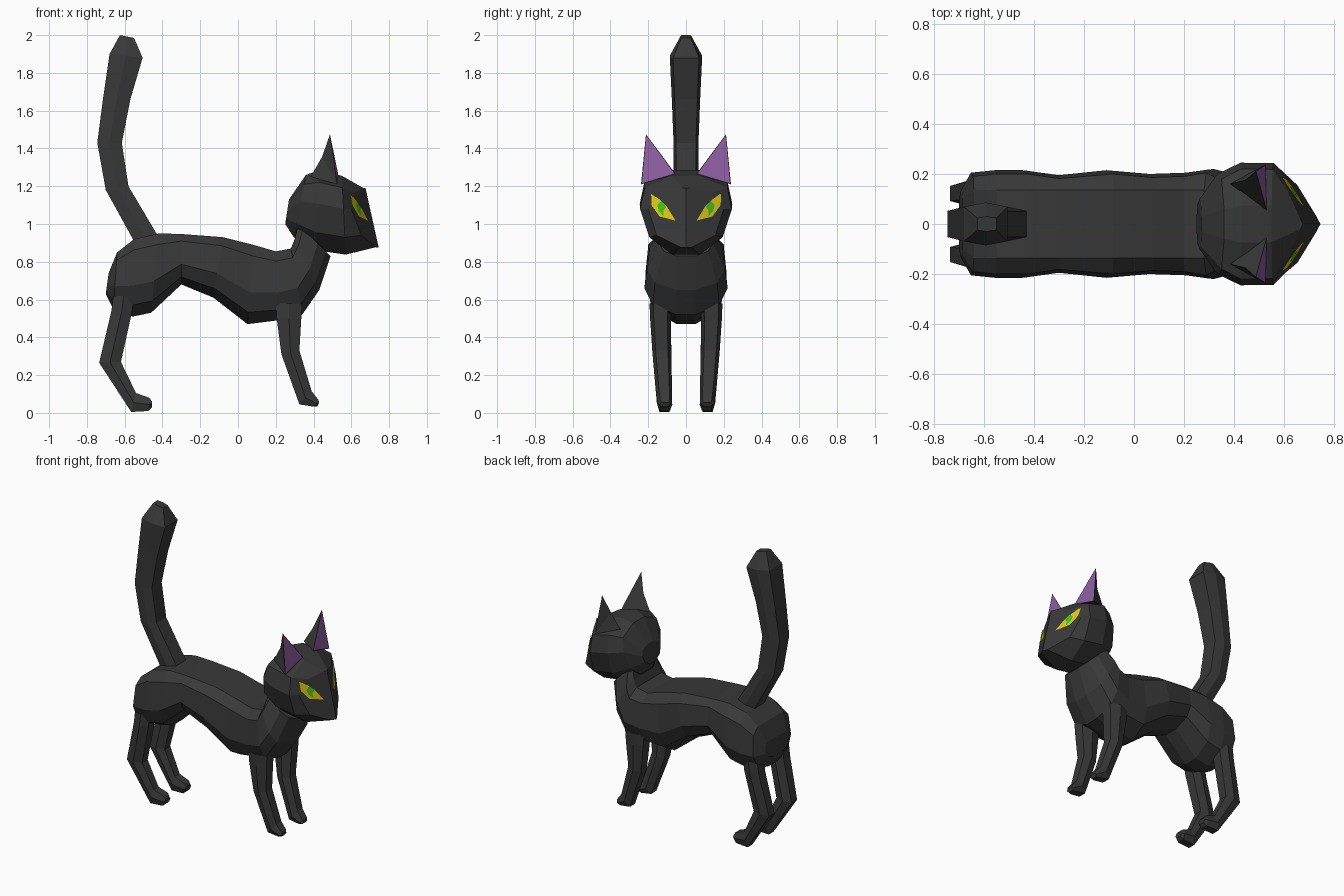
import bpy, bmesh

if "Cube" in bpy.data.objects:
    bpy.data.objects.remove(bpy.data.objects["Cube"])

def material(name, rgb):
    m = bpy.data.materials.new(name)
    m.diffuse_color = (*rgb, 1)
    m.use_nodes = True
    m.node_tree.nodes["Principled BSDF"].inputs["Base Color"].default_value = m.diffuse_color
    return m

BLACK = material("charcoal_fur", (0.040, 0.040, 0.040))
YELLOW = material("yellow_eye", (0.72, 0.58, 0.008))
GREEN = material("green_pupil", (0.06, 0.52, 0.01))
PURPLE = material("purple_ear", (0.27, 0.11, 0.36))

def finish(name, bm, mats):
    bmesh.ops.recalc_face_normals(bm, faces=bm.faces)
    me = bpy.data.meshes.new(name)
    bm.to_mesh(me)
    bm.free()
    for m in mats:
        me.materials.append(m)
    ob = bpy.data.objects.new(name, me)
    bpy.context.collection.objects.link(ob)
    return ob

def loft(bm, rings, cap_end=True):
    """Skin a list of equal-length point rings; returns the last ring."""
    loops = [[bm.verts.new(p) for p in r] for r in rings]
    n = len(loops[0])
    for a, b in zip(loops, loops[1:]):
        for i in range(n):
            j = (i + 1) % n
            bm.faces.new((a[i], a[j], b[j], b[i]))
    bm.faces.new(loops[0][::-1])
    if cap_end:
        bm.faces.new(loops[-1])
    return loops[-1]

def mirror_ring(half):
    return half + [(x, -y, z) for x, y, z in reversed(half)]

def section(top, bot, prof):
    """Symmetric ring between a top and a bottom point, prof = (fraction, half width)."""
    return mirror_ring([(top[0] + (bot[0] - top[0]) * t, y,
                         top[1] + (bot[1] - top[1]) * t) for t, y in prof])

# ---- body and neck: top x,z, bottom x,z, half width
body = [(-.685, .74, -.70, .63, .13), (-.64, .85, -.66, .55, .205),
        (-.55, .92, -.56, .51, .215), (-.42, .95, -.46, .53, .215),
        (-.30, .947, -.30, .68, .195), (-.08, .93, -.13, .61, .215),
        (.08, .89, .05, .47, .20), (.20, .855, .21, .49, .205),
        (.28, .87, .34, .52, .22), (.30, .92, .43, .65, .205),
        (.32, 1.0, .49, .83, .145)]
bm = bmesh.new()
loft(bm, [section((a, b), (c, d), [(0, min(.135, .8 * w)), (.14, .93 * w), (.6, w),
                                   (.85, .8 * w), (1, .05)]) for a, b, c, d, w in body])
finish("body", bm, [BLACK])

# ---- head: lofted skull closed by a wedge-shaped face
def face_point(y, z, lift=0.0):
    return (.675 - .222 * (z - 1.19) - .5 * abs(y) + lift, y, z)

skull = [(.27, 1.13, .25, 1.0, .10), (.36, 1.26, .295, .93, .20),
         (.43, 1.285, .42, .86, .245), (.55, 1.255, .57, .838, .243)]
rings = [section((a, b), (c, d), [(0, .3 * w), (.15, .9 * w), (.42, w),
                                  (.78, .8 * w), (1, .3 * w)]) for a, b, c, d, w in skull]
rings.append(mirror_ring([face_point(y, z) for y, z in
                          ((.02, 1.19), (.13, 1.165), (.20, 1.08), (.155, .94), (.03, .877))]))
bm = bmesh.new()
rim = loft(bm, rings, cap_end=False)
brow = bm.verts.new(face_point(0, 1.19))
nose = bm.verts.new(face_point(0, .875))
bm.faces.new([brow] + rim[:5] + [nose])
bm.faces.new([nose] + rim[5:] + [brow])
bm.faces.new((rim[0], brow, rim[9]))
bm.faces.new((rim[4], rim[5], nose))
finish("head", bm, [BLACK])

# ---- limbs: six-sided tubes from back x,z, front x,z, centre y, half width
def limb(name, rows, side=1, flat=.65):
    bm = bmesh.new()
    rs = []
    for a, b, c, d, y, h in rows:
        mx, mz = (a + c) / 2, (b + d) / 2
        pts = [(a, y - flat * h, b), (mx, y - h, mz), (c, y - flat * h, d),
               (c, y + flat * h, d), (mx, y + h, mz), (a, y + flat * h, b)]
        rs.append([(px, side * py, pz) for px, py, pz in pts])
    loft(bm, rs)
    finish(name, bm, [BLACK])

limb("tail", [(-.54, .89, -.42, .93, 0, .065), (-.70, 1.18, -.58, 1.20, 0, .065),
              (-.745, 1.43, -.615, 1.43, 0, .066), (-.715, 1.66, -.57, 1.66, 0, .075),
              (-.68, 1.90, -.505, 1.88, 0, .086), (-.625, 2.0, -.55, 1.985, 0, .03)], flat=.8)

def plate(name, pts, side, lift, mat):
    bm = bmesh.new()
    bm.faces.new([bm.verts.new(face_point(side * y, z, lift)) for y, z in pts])
    ob = finish(name, bm, [mat])
    if ob.data.polygons[0].normal.x < 0:
        ob.data.flip_normals()

for side, tag in ((1, "left"), (-1, "right")):
    limb("hind_leg_" + tag, [(-.66, .62, -.55, .62, .135, .055), (-.67, .54, -.56, .54, .135, .053),
                             (-.735, .265, -.62, .27, .122, .046), (-.565, .005, -.54, .105, .115, .04),
                             (-.475, .01, -.47, .08, .112, .04), (-.455, .03, -.455, .06, .112, .03)], side)
    limb("front_leg_" + tag, [(.20, .58, .34, .58, .135, .058), (.205, .50, .335, .50, .135, .055),
                              (.23, .31, .325, .33, .128, .05), (.325, .045, .39, .115, .115, .042),
                              (.40, .033, .425, .07, .112, .038), (.42, .035, .43, .055, .112, .03)], side)

    # ear: pyramid with a bent back ridge and an inset purple front
    bm = bmesh.new()
    tip, out, inn, low, ridge = [bm.verts.new((x, side * y, z)) for x, y, z in
        ((.487, .212, 1.475), (.525, .238, 1.21), (.53, .055, 1.265),
         (.385, .16, 1.25), (.445, .175, 1.355))]
    front = bm.faces.new((tip, out, inn))
    for f in ((tip, ridge, out), (ridge, low, out), (tip, inn, ridge),
              (ridge, inn, low), (out, low, inn)):
        bm.faces.new(f)
    bmesh.ops.recalc_face_normals(bm, faces=bm.faces)
    bmesh.ops.inset_individual(bm, faces=[front], thickness=.009)
    front.material_index = 1
    finish("ear_" + tag, bm, [BLACK, PURPLE])

    # eye: slanted almond with a pupil on top
    plate("eye_" + tag, [(.188, 1.165), (.183, 1.10), (.14, 1.04), (.056, 1.018),
                         (.10, 1.09), (.14, 1.13)], side, .003, YELLOW)
    plate("pupil_" + tag, [(.13, 1.122), (.152, 1.10), (.145, 1.07), (.118, 1.04),
                           (.12, 1.07), (.105, 1.09)], side, .006, GREEN)
